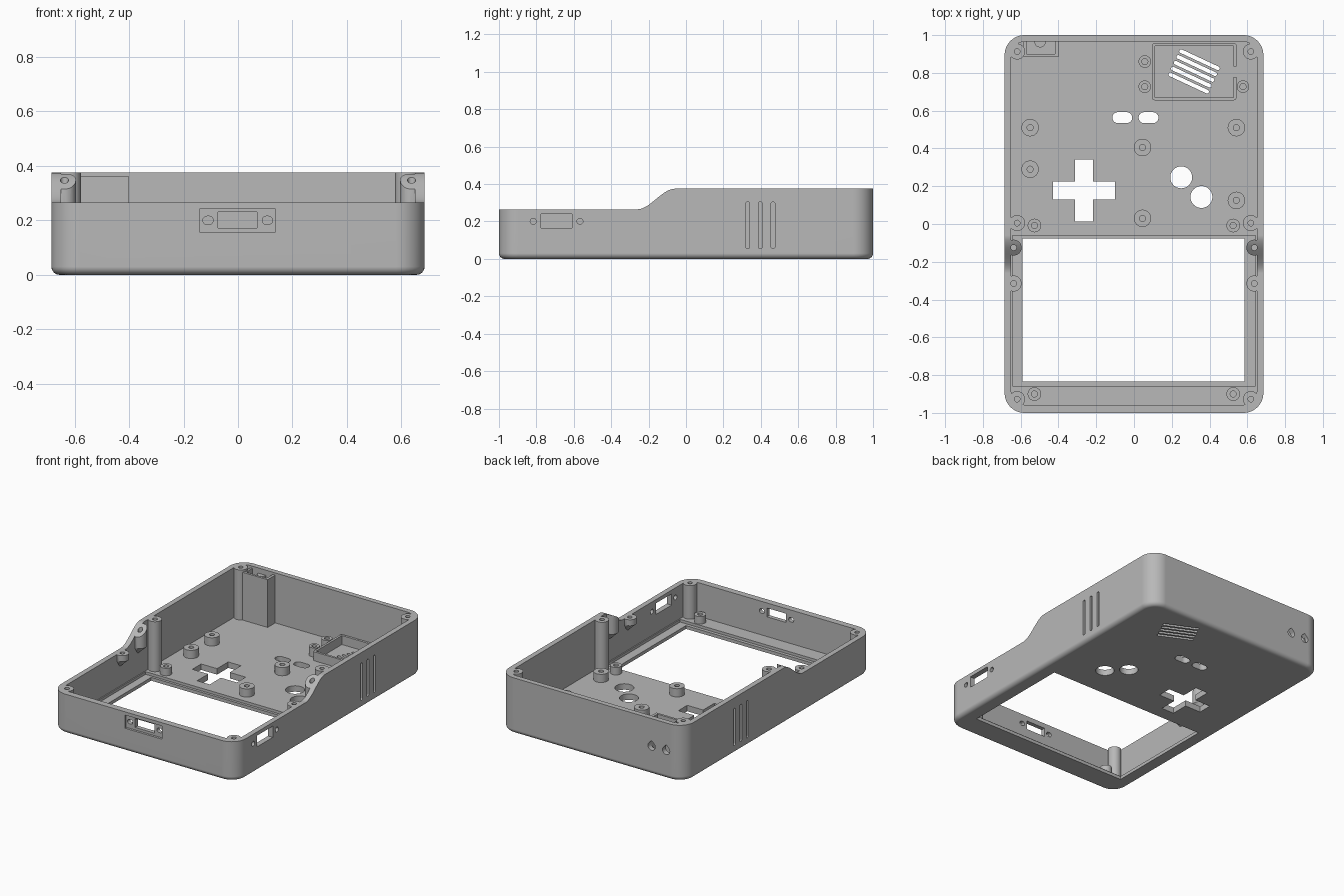
import bpy, bmesh
from math import sin, cos, pi, radians

cube = bpy.data.objects.get("Cube")
if cube:
    bpy.data.objects.remove(cube, do_unlink=True)

GREY = (0.48, 0.48, 0.48, 1)
mat = bpy.data.materials.new("matte_grey")
mat.use_nodes = True
mat.diffuse_color = GREY
mat.node_tree.nodes["Principled BSDF"].inputs["Base Color"].default_value = GREY

FLOOR, RIM, LOW_RIM = 0.04, 0.375, 0.265


# ---------- helpers ----------
def loft(name, rings):
    """Closed solid through rings of equal point count."""
    bm = bmesh.new()
    loops = [[bm.verts.new(p) for p in ring] for ring in rings]
    n = len(loops[0])
    for a, b in zip(loops, loops[1:]):
        for i in range(n):
            j = (i + 1) % n
            bm.faces.new((a[i], a[j], b[j], b[i]))
    bm.faces.new(loops[0][::-1])
    bm.faces.new(loops[-1])
    bmesh.ops.recalc_face_normals(bm, faces=bm.faces)
    mesh = bpy.data.meshes.new(name)
    bm.to_mesh(mesh)
    bm.free()
    mesh.materials.append(mat)
    ob = bpy.data.objects.new(name, mesh)
    bpy.context.collection.objects.link(ob)
    return ob


def prism(name, pts, a, b, axis="z"):
    place = {"z": lambda u, v, w: (u, v, w),
             "y": lambda u, v, w: (u, w, v),
             "x": lambda u, v, w: (w, u, v)}[axis]
    return loft(name, [[place(u, v, w) for u, v in pts] for w in (a, b)])


def rect(u0, v0, u1, v1):
    return [(u0, v0), (u1, v0), (u1, v1), (u0, v1)]


def rounded(u0, v0, u1, v1, r, steps=10):
    pts = []
    corners = [(u1 - r, v1 - r), (u0 + r, v1 - r), (u0 + r, v0 + r), (u1 - r, v0 + r)]
    for k, (cu, cv) in enumerate(corners):
        for i in range(steps + 1):
            t = (k + i / steps) * pi / 2
            pts.append((cu + r * cos(t), cv + r * sin(t)))
    return pts


def circle(u, v, r, n=32):
    return [(u + r * cos(2 * pi * i / n), v + r * sin(2 * pi * i / n)) for i in range(n)]


def pill(u, v, w, h):
    r = min(w, h) / 2 * 0.99
    return rounded(u - w / 2, v - h / 2, u + w / 2, v + h / 2, r, 6)


def activate(ob):
    bpy.ops.object.select_all(action="DESELECT")
    ob.select_set(True)
    bpy.context.view_layer.objects.active = ob


def combine(target, tool, operation="DIFFERENCE"):
    mod = target.modifiers.new("combine", "BOOLEAN")
    mod.operation, mod.object, mod.solver = operation, tool, "EXACT"
    activate(target)
    bpy.ops.object.modifier_apply(modifier=mod.name)
    bpy.data.objects.remove(tool, do_unlink=True)


def cut(target, pts, a, b, axis="z"):
    combine(target, prism("cutter", pts, a, b, axis))


def finish(ob):
    activate(ob)
    bpy.ops.object.shade_smooth_by_angle(angle=radians(30))
    mod = ob.modifiers.new("even_shading", "WEIGHTED_NORMAL")
    mod.keep_sharp = True


# ---------- outer shell with rounded bottom edge ----------
rings, fillet = [], 0.03
for i in range(7):
    t = i / 6 * pi / 2
    d = fillet * (1 - sin(t))
    z = fillet * (1 - cos(t))
    rings.append([(x, y, z) for x, y in rounded(-0.685 + d, -1 + d, 0.685 - d, 1 - d, 0.105 - d)])
rings.append([(x, y, 0.4) for x, y in rounded(-0.685, -1, 0.685, 1, 0.105)])
shell = loft("shell", rings)
cut(shell, rounded(-0.65, -0.957, 0.65, 0.965, 0.07), FLOOR, 0.6)

# screen recess and window
cut(shell, rect(-0.643, -0.857, 0.643, -0.06), 0.022, 0.2)
cut(shell, rect(-0.59, -0.835, 0.585, -0.077), -0.1, 0.2)

# screw posts along the walls
tall = [(s * 0.619, y) for s in (-1, 1) for y in (0.913, 0.005, -0.927)]
hung = [(s * 0.637, y, z) for s in (-1, 1) for y, z in ((-0.125, 0.18), (-0.315, 0.165))]
for x, y in tall:
    combine(shell, prism("post", circle(x, y, 0.042), 0.02, 0.42), "UNION")
for x, y, z in hung:
    wall_x = 0.668 if x > 0 else -0.668
    tip = [(px, py, z) for px, py in circle(wall_x, y, 0.008)]
    body = [[(px, py, h) for px, py in circle(x, y, 0.042)] for h in (z + 0.06, 0.42)]
    combine(shell, loft("post", [tip] + body), "UNION")

# stepped rim: low at the front, rising in a smooth ramp
profile = [(-1.1, LOW_RIM)]
for i in range(17):
    t = i / 16
    profile.append((-0.26 + 0.2 * t, LOW_RIM + (RIM - LOW_RIM) * t * t * (3 - 2 * t)))
profile += [(1.1, RIM), (1.1, 0.6), (-1.1, 0.6)]
cut(shell, profile, -1, 1, "x")

# screw holes in the posts
for x, y in tall:
    cut(shell, circle(x, y, 0.015, 20), 0.15, 0.6)
for x, y, z in hung:
    cut(shell, circle(x, y, 0.015, 20), z + 0.07, 0.6)

# cross pad, round buttons and menu buttons
px, py, arm, half = -0.265, 0.177, 0.165, 0.047
quarter = [(arm, -half), (arm, half), (half, half)]
cross = []
for k in range(4):
    c, s = [(1, 0), (0, 1), (-1, 0), (0, -1)][k]
    cross += [(px + c * u - s * v, py + s * u + c * v) for u, v in quarter]
cut(shell, cross, -0.1, 0.1)
for x, y in ((0.25, 0.247), (0.357, 0.143)):
    cut(shell, circle(x, y, 0.058, 40), -0.1, 0.1)
for x in (-0.062, 0.077):
    cut(shell, pill(x, 0.563, 0.105, 0.058), -0.1, 0.1)

# slanted speaker grille
tilt = radians(-25)
ct, st = cos(tilt), sin(tilt)
for k in range(-2, 3):
    cx, cy = 0.318 - k * 0.034 * st, 0.808 + k * 0.034 * ct
    slot = [(cx + u * ct - v * st, cy + u * st + v * ct) for u, v in pill(0, 0, 0.235, 0.02)]
    cut(shell, slot, -0.1, 0.1)

# grip grooves on both sides
for s in (-1, 1):
    for y in (0.33, 0.397, 0.465):
        cut(shell, pill(y, 0.18, 0.02, 0.25), s * 0.67, s * 0.75, "x")

# front port with recessed plate
cut(shell, rect(-0.139, 0.155, 0.136, 0.243), -1.1, -0.985, "y")
cut(shell, rect(-0.073, 0.172, 0.07, 0.231), -1.1, -0.9, "y")
for x in (-0.11, 0.108):
    cut(shell, pill(x, 0.2, 0.038, 0.03), -1.1, -0.9, "y")

# side port on the left wall
cut(shell, rect(-0.775, 0.165, -0.61, 0.24), 0.6, 0.8, "x")
for y in (-0.817, -0.567):
    cut(shell, circle(y, 0.201, 0.016, 20), 0.6, 0.8, "x")

# teardrop sockets in the back wall
for x in (-0.445, -0.553):
    r = 0.027
    drop = [(x + r * cos(t), 0.19 + r * sin(t)) for t in [radians(135 + i * 15) for i in range(19)]]
    cut(shell, drop + [(x, 0.19 + r * 1.42)], 0.94, 1.1, "y")
finish(shell)


# ---------- hollow floor standoffs ----------
def standoff(name, x, y, r, top):
    levels = [(r, 0.03), (r, top), (0.016, top), (0.016, FLOOR + 0.005)]
    finish(loft(name, [[(u, v, z) for u, v in circle(x, y, q)] for q, z in levels]))


for x, y in ((-0.55, 0.51), (-0.55, 0.29), (0.542, 0.51), (0.542, 0.125), (0.045, 0.405), (0.045, 0.03)):
    standoff("board_standoff", x, y, 0.046, 0.095)
for x in (-0.527, 0.525):
    for y in (-0.008, -0.9):
        standoff("screen_standoff", x, y, 0.036, 0.09)
for x, y in ((0.057, 0.86), (0.057, 0.727), (0.577, 0.727)):
    standoff("speaker_standoff", x, y, 0.033, 0.1)

# ---------- speaker frame with a wire gap ----------
frame = prism("speaker_frame", rounded(0.095, 0.655, 0.543, 0.958, 0.015, 4), 0.03, 0.1)
cut(frame, rect(0.11, 0.67, 0.528, 0.943), 0, 0.2)
cut(frame, rect(0.5, 0.777, 0.6, 0.835), 0, 0.2)
finish(frame)

# ---------- socket compartment in the back corner ----------
box = prism("socket_compartment", rect(-0.585, 0.885, -0.4, 0.975), 0.03, 0.36)
cut(box, rect(-0.57, 0.9, -0.418, 1.1), FLOOR, 0.5)
finish(box)
finish(prism("socket_key", circle(-0.497, 0.965, 0.03), 0.25, 0.34))
